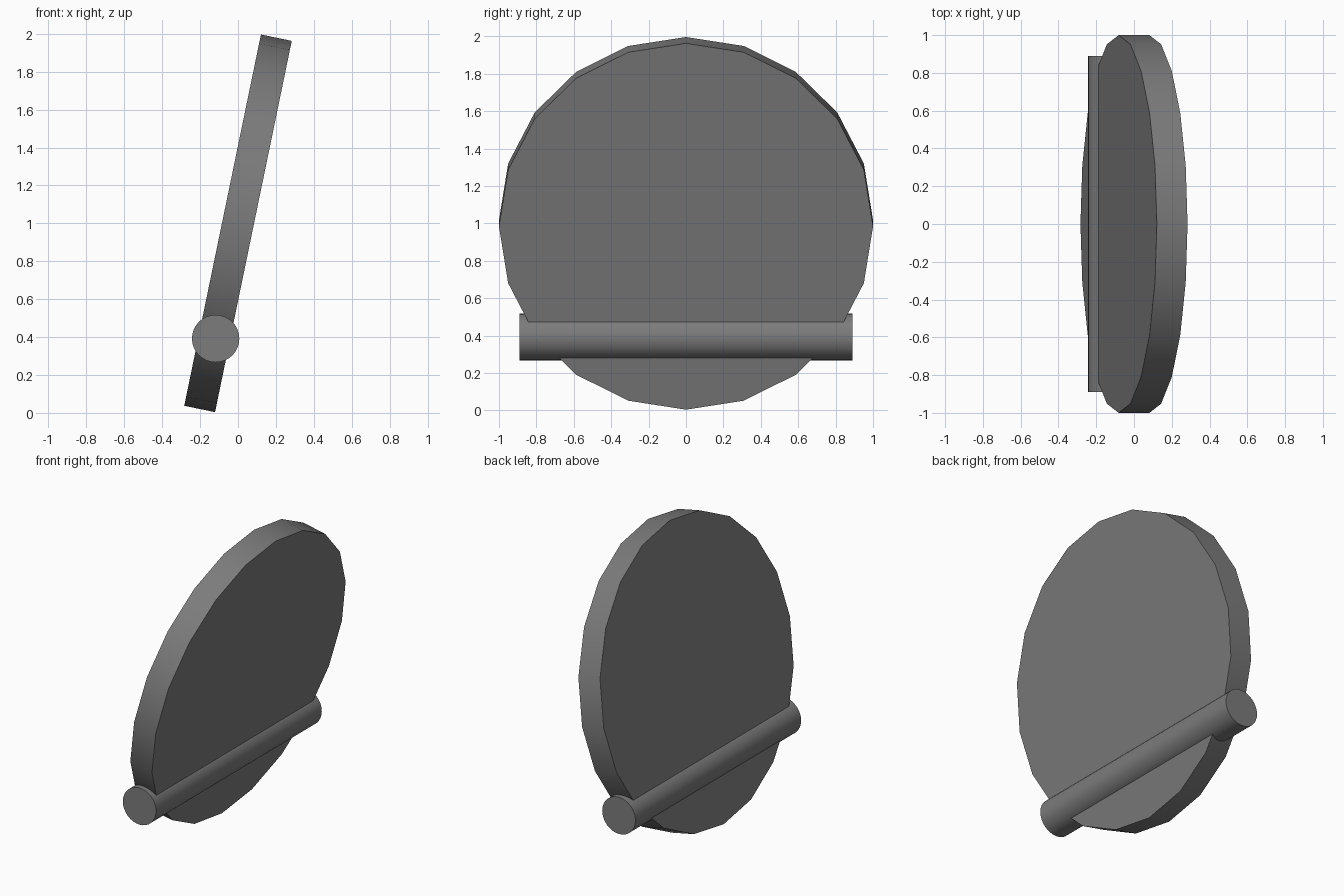
import bpy, math

if "Cube" in bpy.data.objects:
    bpy.data.objects.remove(bpy.data.objects["Cube"])

TILT = math.atan2(0.405, 1.96)

# Dark grey finish
dark = bpy.data.materials.new("dark_grey")
dark.diffuse_color = (0.2, 0.2, 0.2, 1)
dark.use_nodes = True
dark.node_tree.nodes["Principled BSDF"].inputs["Base Color"].default_value = dark.diffuse_color


def cylinder(name, sides, radius, depth, loc, rot):
    bpy.ops.mesh.primitive_cylinder_add(vertices=sides, radius=radius, depth=depth,
                                        location=loc, rotation=rot)
    obj = bpy.context.object
    obj.name = name
    obj.data.materials.append(dark)
    bpy.ops.object.shade_smooth_by_angle(angle=math.radians(30))
    return obj


# Tilted 20-sided disc, leaning towards +x
cylinder("disc", 20, 1.0, 0.166, (0, 0, 1.0), (0, math.pi / 2 + TILT, 0))

# Round cross bar passing through the lower part of the disc
cylinder("cross_bar", 32, 0.125, 1.78, (-0.118, 0, 0.392), (math.pi / 2, 0, 0))
